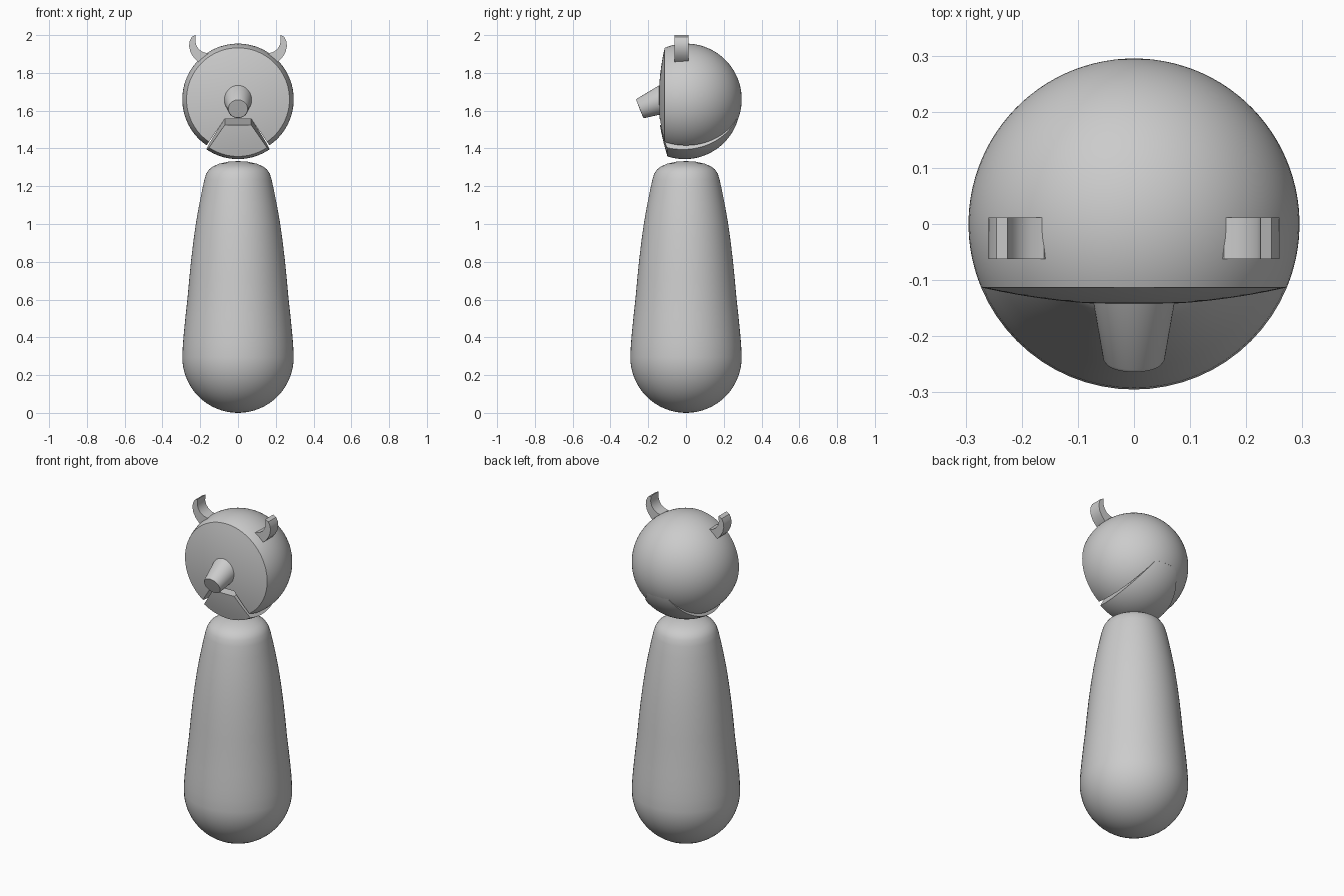
import bpy, bmesh, math
from mathutils import Matrix, Vector

if "Cube" in bpy.data.objects:
    bpy.data.objects.remove(bpy.data.objects["Cube"])

R, HEAD_Z = 0.295, 1.66


def finish(name, bm, angle=30):
    bmesh.ops.recalc_face_normals(bm, faces=bm.faces)
    me = bpy.data.meshes.new(name)
    bm.to_mesh(me)
    bm.free()
    ob = bpy.data.objects.new(name, me)
    bpy.context.collection.objects.link(ob)
    smooth(ob, angle)
    return ob


def smooth(ob, angle=30):
    bpy.ops.object.select_all(action='DESELECT')
    ob.select_set(True)
    bpy.context.view_layer.objects.active = ob
    bpy.ops.object.shade_smooth_by_angle(angle=math.radians(angle))


def lathe(name, profile, matrix=Matrix(), n=64, angle=30):
    """Revolve (radius, height) points about z, then transform."""
    bm = bmesh.new()
    rings = []
    for r, z in profile:
        if r < 1e-5:
            rings.append([bm.verts.new((0, 0, z))] * n)
        else:
            rings.append([bm.verts.new((r * math.cos(2 * math.pi * i / n),
                                        r * math.sin(2 * math.pi * i / n), z)) for i in range(n)])
    for a, b in zip(rings, rings[1:]):
        for i in range(n):
            j = (i + 1) % n
            bm.faces.new(list(dict.fromkeys((a[i], a[j], b[j], b[i]))))
    bmesh.ops.transform(bm, matrix=matrix, verts=bm.verts)
    return finish(name, bm, angle)


def prism(name, outline, y0, y1, angle=30):
    """Extrude an (x, z) outline along y."""
    bm = bmesh.new()
    f = bm.faces.new([bm.verts.new((x, y0, z)) for x, z in outline])
    ext = bmesh.ops.extrude_face_region(bm, geom=[f])['geom']
    bmesh.ops.translate(bm, vec=(0, y1 - y0, 0),
                        verts=[g for g in ext if isinstance(g, bmesh.types.BMVert)])
    return finish(name, bm, angle)


def boolean(ob, cutter, op):
    m = ob.modifiers.new("cut", 'BOOLEAN')
    m.operation, m.object, m.solver = op, cutter, 'EXACT'
    bpy.context.view_layer.objects.active = ob
    bpy.ops.object.modifier_apply(modifier=m.name)
    smooth(ob)


# body: round base, long taper, domed top
base = [(R * math.sin(t), R - R * math.cos(t)) for t in
        [math.pi / 2 * i / 16 for i in range(17)]]
lathe("body", base + [(0.292, 0.36), (0.287, 0.42), (0.278, 0.51), (0.267, 0.61), (0.258, 0.71),
                      (0.248, 0.81), (0.236, 0.91), (0.222, 1.01), (0.206, 1.10), (0.192, 1.17),
                      (0.178, 1.235), (0.168, 1.267), (0.153, 1.29), (0.13, 1.306),
                      (0.10, 1.319), (0.05, 1.33), (0, 1.333)], angle=40)

# head ball profile: sphere cut off by a shallow domed face, axis pointing to -y
rim = math.acos(0.113 / R)
ball = [(R * math.sin(t), R * math.cos(t)) for t in
        [math.pi + (rim - math.pi) * i / 32 for i in range(33)]]
edge, sag = ball[-1][0], 0.031
dome = [(edge * k / 8, 0.113 + sag * (1 - (k / 8) ** 2)) for k in range(7, -1, -1)]
turn = Matrix.Translation((0, 0, HEAD_Z)) @ Matrix.Rotation(math.pi / 2, 4, 'X')
profile = [(0, -R)] + ball[1:] + dome[:-1] + [(0, 0.113 + sag)]
head = lathe("head", profile, turn, 96)
jaw = lathe("jaw", profile, turn, 96)

# jaw wedge: removed from the head, kept for the jaw
wedge = prism("jaw_cutter", [(-0.07, 1.557), (0.07, 1.557), (0.246, 1.30), (-0.246, 1.30)], -0.5, 0.5)
boolean(head, wedge, 'DIFFERENCE')
boolean(jaw, wedge, 'INTERSECT')
bpy.data.objects.remove(wedge)

# jaw swings slightly open about its back edge
hinge = Vector((0, 0.265, 1.557))
jaw.data.transform(Matrix.Translation(hinge) @ Matrix.Rotation(0.08, 4, 'X') @ Matrix.Translation(-hinge))

# nose: tapered plug pointing forward and down
axis = Vector((0, -0.93, -0.37)).normalized()
tip = Vector((0, -0.245, 1.61))
lathe("nose", [(0, -0.16), (0.08, -0.16), (0.055, -0.006), (0.051, 0), (0, 0.001)],
      Matrix.Translation(tip) @ axis.to_track_quat('Z', 'Y').to_matrix().to_4x4(), 48)

# horns: curved points, extruded front to back
horn = [(0.14, 1.88), (0.16, 1.904), (0.185, 1.91), (0.205, 1.923), (0.219, 1.942), (0.226, 1.965),
        (0.225, 2.0), (0.245, 1.99), (0.256, 1.968), (0.259, 1.942), (0.253, 1.914), (0.24, 1.889),
        (0.22, 1.866), (0.196, 1.847), (0.17, 1.83)]
for side, s in (("left", -1), ("right", 1)):
    prism("horn_" + side, [(s * x, z) for x, z in horn], -0.062, 0.012)
